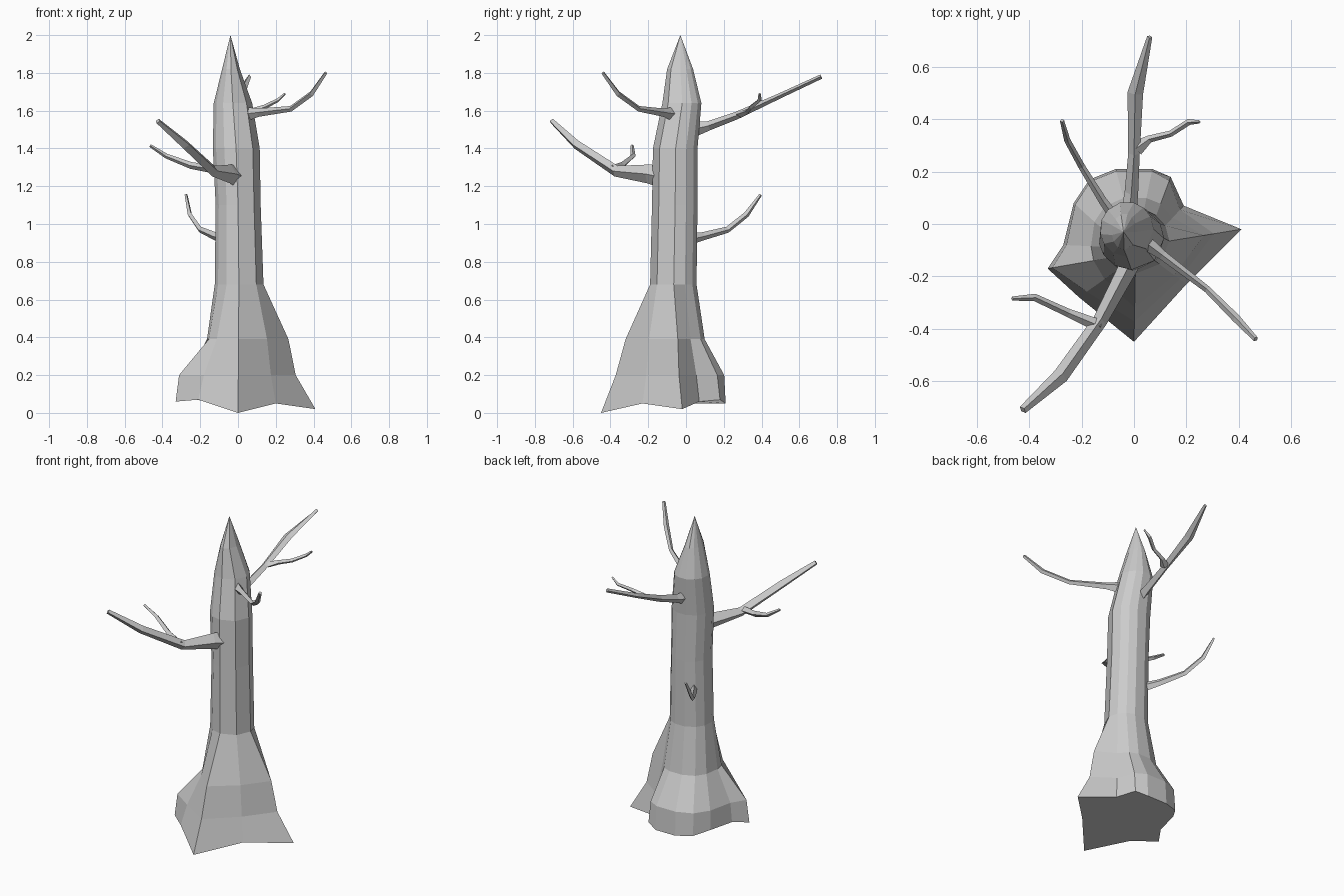
import bpy, bmesh
from math import sin, cos, radians, pi
from mathutils import Vector


def finish(bm, name):
    bmesh.ops.recalc_face_normals(bm, faces=bm.faces)
    me = bpy.data.meshes.new(name)
    bm.to_mesh(me)
    bm.free()
    ob = bpy.data.objects.new(name, me)
    bpy.context.collection.objects.link(ob)
    return ob


def skin(name, rings, tip=None):
    """Bridge rings of points, cap the start, close the end with a tip or cap."""
    bm = bmesh.new()
    rows = [[bm.verts.new(p) for p in r] for r in rings]
    n = len(rows[0])
    for a, b in zip(rows, rows[1:]):
        for i in range(n):
            j = (i + 1) % n
            bm.faces.new((a[i], a[j], b[j], b[i]))
    bm.faces.new(rows[0][::-1])
    if tip:
        t = bm.verts.new(tip)
        for i in range(n):
            bm.faces.new((rows[-1][i], rows[-1][(i + 1) % n], t))
    else:
        bm.faces.new(rows[-1])
    return finish(bm, name)


# Trunk: flared root outline blended into oval rings, ending in a broken spike
angles = [0, 28, 52, 75, 105, 135, 160, 190, 212, 240, 270, 315]
roots = [(.41, -.02, .02), (.19, .07, .06), (.14, .18, .07), (.07, .21, .05),
         (-.07, .21, .05), (-.17, .17, .06), (-.23, .08, .08), (-.27, -.08, .08),
         (-.33, -.17, .06), (-.21, -.28, .07), (0, -.45, 0), (.2, -.23, .05)]


def oval(z, x0, x1, y0, y1):
    return [Vector(((x0 + x1) / 2 + (x1 - x0) / 2 * cos(radians(a)),
                    (y0 + y1) / 2 + (y1 - y0) / 2 * sin(radians(a)), z)) for a in angles]


neck = oval(.68, -.125, .135, -.19, .06)


def blend(z, ts):
    ring = []
    for r, k, t in zip(roots, neck, ts):
        p = k.lerp(Vector(r), t)
        p.z = z
        ring.append(p)
    return ring


trunk = [[Vector(r) for r in roots],
         blend(.2, [.62, .8, .9, .95, .95, .95, .95, .92, .92, .8, .7, .75]),
         blend(.39, [.48, .4, .3, .28, .28, .3, .3, .28, .22, .35, .5, .55]),
         neck,
         oval(1.1, -.12, .12, -.18, .065),
         oval(1.4, -.135, .115, -.175, .065),
         oval(1.64, -.13, .075, -.125, .085),
         oval(1.82, -.085, .01, -.10, .04)]
skin("trunk", trunk, (-.04, -.03, 2.0))


# Branches: four-sided tapering limbs given as (x, y, z, half width, half height)
def branch(name, path):
    pts = [Vector(p[:3]) for p in path]
    rings = []
    for i, p in enumerate(path):
        d = (pts[min(i + 1, len(pts) - 1)] - pts[max(i - 1, 0)]).normalized()
        side = d.cross(Vector((0, 0, 1))).normalized()
        up = side.cross(d)
        rings.append([pts[i] + side * p[3] * cos(k * pi / 2) + up * p[4] * sin(k * pi / 2)
                      for k in range(4)])
    skin(name, rings)


branch("front_branch", [(0, -.12, 1.25, .04, .06), (-.04, -.2, 1.265, .035, .05),
                        (-.13, -.37, 1.28, .028, .03), (-.28, -.58, 1.42, .03, .025),
                        (-.425, -.71, 1.545, .016, .014)])
branch("front_twig", [(-.13, -.39, 1.29, .025, .022), (-.25, -.34, 1.31, .016, .018),
                      (-.38, -.28, 1.36, .014, .013), (-.465, -.285, 1.415, .008, .008)])
branch("right_branch", [(.03, -.06, 1.58, .03, .04), (.11, -.12, 1.59, .018, .022),
                        (.28, -.25, 1.61, .013, .015), (.39, -.36, 1.69, .016, .015),
                        (.465, -.44, 1.8, .01, .01)])
branch("back_branch", [(-.02, .04, 1.5, .03, .04), (-.01, .12, 1.52, .026, .025),
                       (0, .27, 1.575, .022, .02), (.005, .5, 1.68, .03, .014),
                       (.06, .715, 1.78, .01, .012)])
branch("back_twig", [(.01, .29, 1.58, .03, .018), (.06, .325, 1.595, .014, .014),
                     (.14, .345, 1.62, .012, .012), (.21, .39, 1.655, .012, .01),
                     (.25, .39, 1.69, .006, .006)])
branch("left_branch", [(-.07, .02, .92, .02, .03), (-.12, .09, .935, .016, .022),
                       (-.2, .22, .97, .013, .017), (-.255, .32, 1.05, .012, .016),
                       (-.275, .395, 1.155, .008, .008)])
